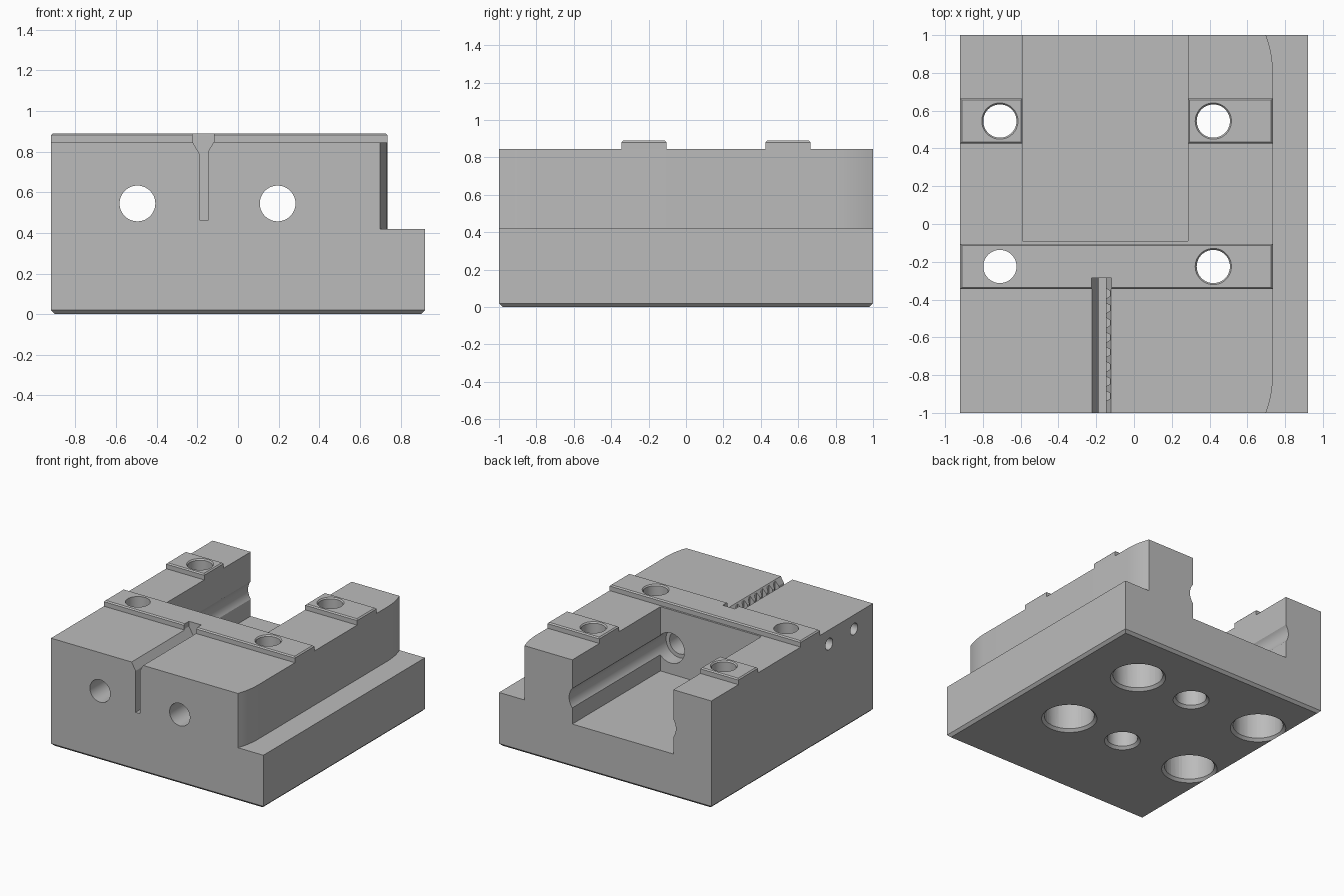
import bpy, bmesh, math
from mathutils import Matrix, Vector

if "Cube" in bpy.data.objects:
    bpy.data.objects.remove(bpy.data.objects["Cube"])

steel = bpy.data.materials.new("steel grey")
steel.use_nodes = True
steel.diffuse_color = (0.5, 0.5, 0.5, 1)
steel.node_tree.nodes["Principled BSDF"].inputs["Base Color"].default_value = (0.5, 0.5, 0.5, 1)


def finish(name, bm):
    bmesh.ops.recalc_face_normals(bm, faces=bm.faces)
    mesh = bpy.data.meshes.new(name)
    bm.to_mesh(mesh)
    bm.free()
    mesh.materials.append(steel)
    obj = bpy.data.objects.new(name, mesh)
    bpy.context.collection.objects.link(obj)
    return obj


def box(name, lo, hi, bevel_z=None, width=0.0):
    """Box between two corners, with the edges at height bevel_z chamfered."""
    bm = bmesh.new()
    bmesh.ops.create_cube(bm, size=1)
    for v in bm.verts:
        v.co = Vector(h if c > 0 else l for c, l, h in zip(v.co, lo, hi))
    if bevel_z is not None:
        edges = [e for e in bm.edges if all(abs(v.co.z - bevel_z) < 1e-4 for v in e.verts)]
        bmesh.ops.bevel(bm, geom=edges, offset=width, segments=1, affect='EDGES')
    return finish(name, bm)


def prism(name, points, direction):
    """Polygon swept along a direction."""
    bm = bmesh.new()
    face = bm.faces.new([bm.verts.new(p) for p in points])
    swept = bmesh.ops.extrude_face_region(bm, geom=[face])["geom"]
    bmesh.ops.translate(bm, vec=direction, verts=[g for g in swept if isinstance(g, bmesh.types.BMVert)])
    if face.is_valid and len(face.edges[0].link_faces) > 2:
        bm.faces.remove(face)
    if any(len(e.link_faces) == 1 for e in bm.edges):
        bmesh.ops.holes_fill(bm, edges=bm.edges)
    return finish(name, bm)


def rod(name, start, end, r1, r2=None, sides=48):
    """Cylinder or cone from start to end."""
    a, b = Vector(start), Vector(end)
    turn = (b - a).to_track_quat('Z', 'Y').to_matrix().to_4x4()
    bm = bmesh.new()
    bmesh.ops.create_cone(bm, cap_ends=True, segments=sides, radius1=r1,
                          radius2=r1 if r2 is None else r2, depth=(b - a).length,
                          matrix=Matrix.Translation((a + b) / 2) @ turn)
    return finish(name, bm)


# Main block and raised locating pads
TOP, PAD, STEP = 0.845, 0.89, 0.42
LEFT, RIGHT = -0.92, 0.735
POCKET_L, POCKET_R = -0.59, 0.285
body = box("main_block", (LEFT, -1, 0), (0.92, 1, TOP), 0, 0.02)
front_bar = box("front_locating_bar", (LEFT, -0.345, TOP), (RIGHT, -0.105, PAD), PAD, 0.009)
rear_pads = [
    box("rear_pad_right", (LEFT, 0.425, TOP), (POCKET_L, 0.665, PAD), PAD, 0.009),
    box("rear_pad_left", (POCKET_R, 0.425, TOP), (RIGHT, 0.665, PAD), PAD, 0.009)]

body_cuts, top_cuts = [], []

# Side step with gently rounded ends
R, START = 0.57, 0.8
arc = []
for i in range(9):
    dy = 0.27 * i / 8
    arc.append((RIGHT - R + math.sqrt(R * R - dy * dy), START + dy))
outline = [(x, -y) for x, y in reversed(arc)] + arc + [(1.2, START + 0.27), (1.2, -START - 0.27)]
body_cuts.append(prism("step_cutter", [(x, y, STEP) for x, y in outline], (0, 0, 1)))

# Open pocket at the back
body_cuts.append(box("pocket_cutter", (POCKET_L, -0.09, 0.342), (POCKET_R, 1.2, 1.2)))

# Lengthwise bores, widened along the pocket walls
for x in (-0.495, 0.195):
    body_cuts.append(rod("bore_cutter", (x, -1.2, 0.545), (x, 0.1, 0.545), 0.088))
    body_cuts.append(rod("groove_cutter", (x, -0.2, 0.545), (x, 1.2, 0.545), 0.118))

# Vertical guide holes with wide chamfered recesses underneath
for x in (-0.71, 0.42):
    for y in (-0.225, 0.545):
        through = rod("guide_cutter", (x, y, -0.1), (x, y, 1.2), 0.088)
        body_cuts.append(through)
        top_cuts.append(through)
        if (x, y) != (-0.71, -0.225):
            top_cuts.append(rod("rim_cutter", (x, y, PAD - 0.01), (x, y, PAD + 0.01), 0.088, 0.104))
        body_cuts.append(rod("recess_cutter", (x, y, -0.1), (x, y, 0.25), 0.18))
        body_cuts.append(rod("recess_chamfer", (x, y, -0.02), (x, y, 0.025), 0.22, 0.175))

# Two small blind holes underneath
for y in (-0.225, 0.545):
    body_cuts.append(rod("blind_cutter", (-0.08, y, -0.1), (-0.08, y, 0.22), 0.11))
    body_cuts.append(rod("blind_chamfer", (-0.08, y, -0.02), (-0.08, y, 0.025), 0.15, 0.105))

# Funnel-topped front slot
half = [(-0.225, 1.1), (-0.225, 0.85), (-0.187, 0.785), (-0.187, 0.46),
        (-0.148, 0.46), (-0.148, 0.8), (-0.118, 0.85), (-0.118, 1.1)]
slot = prism("slot_cutter", [(x, -1.2, z) for x, z in half], (0, 0.915, 0))
body_cuts.append(slot)
top_cuts.append(slot)

# Row of notches along the slot
for i in range(8):
    y = -0.368 - 0.0775 * i
    body_cuts.append(rod("notch_cutter", (-0.15, y, 0.62), (-0.15, y, 1.0), 0.028, sides=6))

# Cross holes from the side into the slot
for y in (-0.457, -0.765):
    body_cuts.append(rod("cross_cutter", (-1.1, y, 0.735), (-0.165, y, 0.735), 0.045))


def carve(obj, cutters):
    bpy.ops.object.select_all(action='DESELECT')
    bpy.context.view_layer.objects.active = obj
    obj.select_set(True)
    for cutter in cutters:
        mod = obj.modifiers.new("cut", 'BOOLEAN')
        mod.operation = 'DIFFERENCE'
        mod.solver = 'EXACT'
        mod.object = cutter
        bpy.ops.object.modifier_apply(modifier=mod.name)
    bpy.ops.object.shade_smooth_by_angle(angle=math.radians(25))


carve(body, body_cuts)
for part in [front_bar] + rear_pads:
    carve(part, top_cuts)

for cutter in set(body_cuts + top_cuts):
    bpy.data.objects.remove(cutter)
